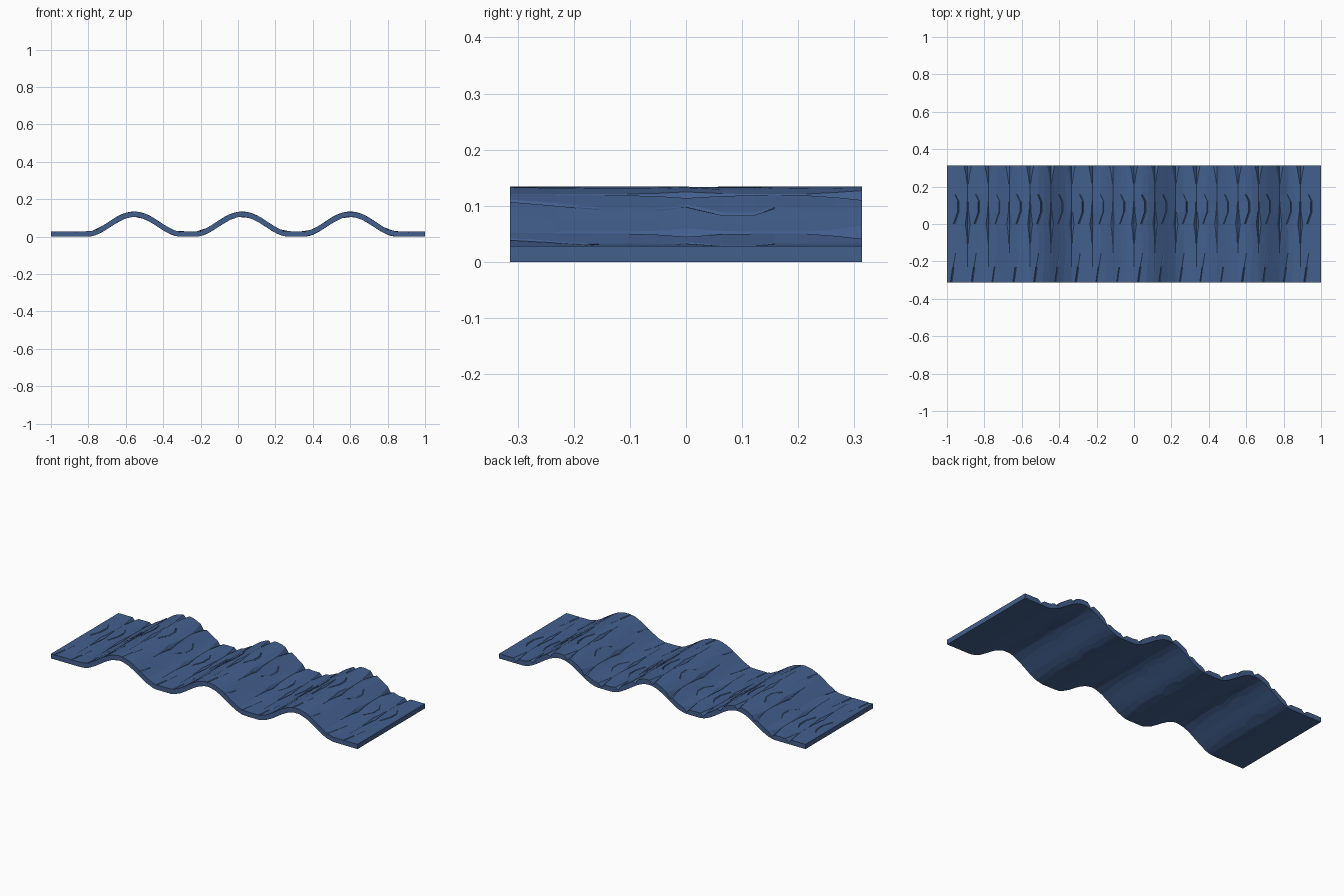
import bpy, bmesh, math

if "Cube" in bpy.data.objects:
    bpy.data.objects.remove(bpy.data.objects["Cube"])

PLANKS = 18
PITCH = 2.0 / PLANKS
HALF_Y = 0.314
THICK = 0.028
PEAKS = (-0.555, 0.022, 0.600)


def wave(x):
    """Height of the underside: three smooth bumps with flats between."""
    for p in PEAKS:
        d = abs(x - p)
        if d < 0.25:
            return 0.106 * (0.5 + 0.5 * math.cos(math.pi * d / 0.25))
    return 0.0


def thickness(x):
    s = (wave(x + 0.01) - wave(x - 0.01)) / 0.02
    return THICK * math.sqrt(1 + s * s)


# rows along y: y, seam half width, seam depth, crack position, crack depth
ROWS = [
    (-HALF_Y, 0.003, 0.000, 0.022, 0.005),
    (-0.230, 0.003, 0.001, 0.034, 0.003),
    (-0.155, 0.003, 0.001, 0.046, 0.000),
    (-0.105, 0.003, 0.002, 0.046, 0.000),
    (-0.050, 0.006, 0.006, 0.048, 0.000),
    (0.000, 0.013, 0.012, 0.038, 0.002),
    (0.065, 0.005, 0.005, 0.060, 0.005),
    (0.120, 0.003, 0.002, 0.060, 0.005),
    (0.158, 0.003, 0.001, 0.042, 0.000),
    (0.215, 0.003, 0.002, 0.046, 0.000),
    (0.265, 0.010, 0.010, 0.046, 0.000),
    (HALF_Y, 0.020, 0.019, 0.046, 0.000),
]


def plank_row(row):
    """Points (offset across plank, depth of cut) for one row of a plank."""
    y, w, depth, c, cut = row
    c = max(c, w + 0.006)
    return [(0, depth), (w, 0), (c - 0.004, 0), (c, cut), (c + 0.004, 0),
            ((c + PITCH - w) / 2, 0), (PITCH - w, 0)]


bm = bmesh.new()
top, bottom = [], []
for row in ROWS:
    pts = []
    for k in range(PLANKS):
        pts += [(-1 + k * PITCH + u, d) for u, d in plank_row(row)]
    pts.append((1.0, 0))
    pts[0] = (-1.0, 0)
    top.append([bm.verts.new((x, row[0], wave(x) + thickness(x) - d)) for x, d in pts])
    bottom.append([bm.verts.new((x, row[0], wave(x))) for x, d in pts])

# top and underside skins
n, m = len(ROWS), len(top[0])
for j in range(n - 1):
    for i in range(m - 1):
        bm.faces.new((top[j][i], top[j][i + 1], top[j + 1][i + 1], top[j + 1][i]))
        bm.faces.new((bottom[j][i], bottom[j + 1][i], bottom[j + 1][i + 1], bottom[j][i + 1]))
    # left and right ends
    for i in (0, m - 1):
        bm.faces.new((top[j][i], top[j + 1][i], bottom[j + 1][i], bottom[j][i]))
# front and back edges
for j in (0, n - 1):
    for i in range(m - 1):
        bm.faces.new((top[j][i], top[j][i + 1], bottom[j][i + 1], bottom[j][i]))
bmesh.ops.recalc_face_normals(bm, faces=bm.faces)

mesh = bpy.data.meshes.new("wavy_roof_planks")
bm.to_mesh(mesh)
bm.free()
mat = bpy.data.materials.new("slate blue")
mat.diffuse_color = (0.056, 0.115, 0.27, 1)
mat.use_nodes = True
mat.node_tree.nodes["Principled BSDF"].inputs["Base Color"].default_value = mat.diffuse_color
mesh.materials.append(mat)
obj = bpy.data.objects.new("wavy_roof_planks", mesh)
bpy.context.collection.objects.link(obj)
